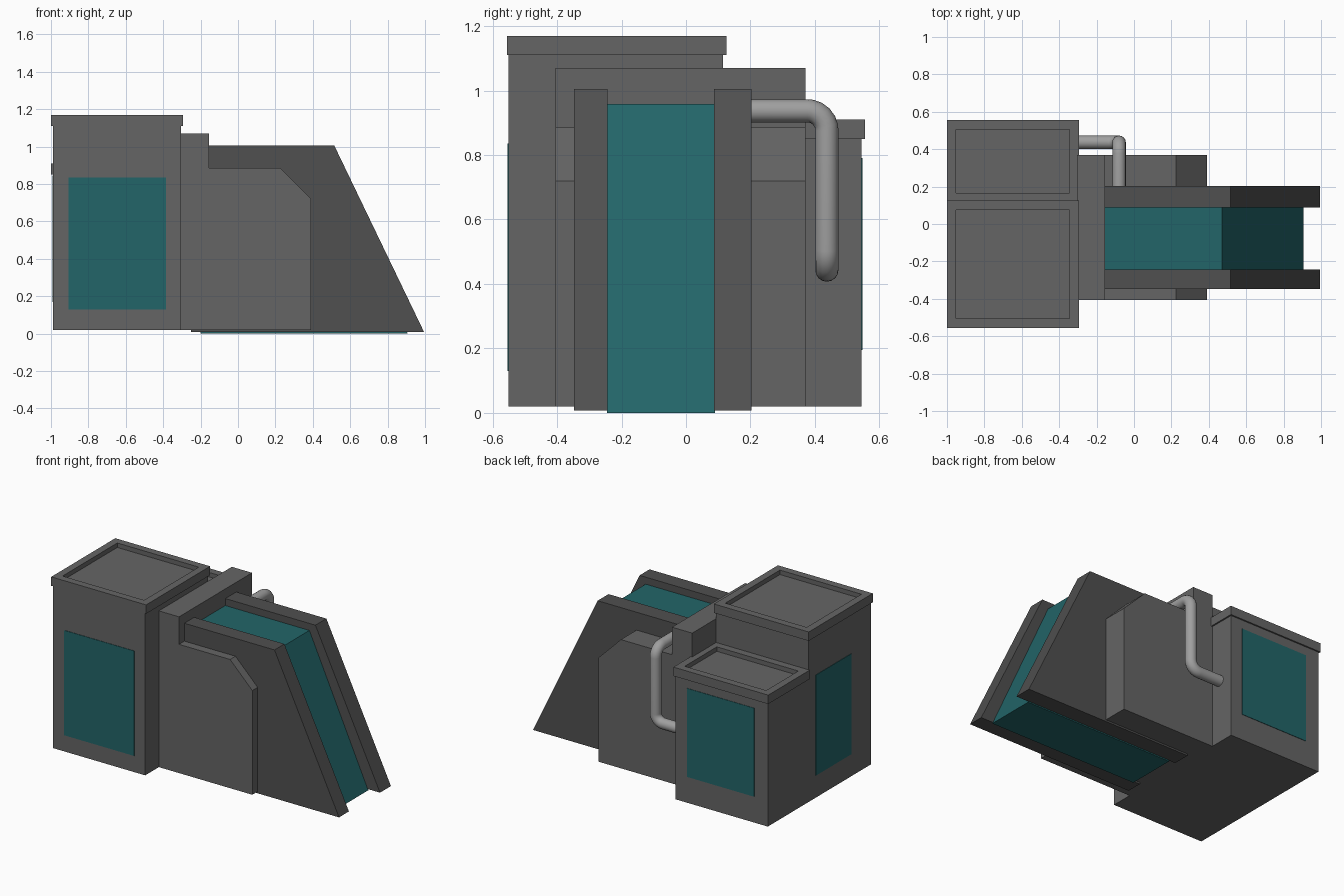
import bpy, bmesh
from mathutils import Vector

if "Cube" in bpy.data.objects:
    bpy.data.objects.remove(bpy.data.objects["Cube"])


def material(name, rgb):
    m = bpy.data.materials.new(name)
    m.diffuse_color = (*rgb, 1)
    m.use_nodes = True
    m.node_tree.nodes["Principled BSDF"].inputs["Base Color"].default_value = m.diffuse_color
    return m


GREY = material("dark_grey", (0.13, 0.13, 0.13))
DARK = material("darker_grey", (0.08, 0.08, 0.08))
TEAL = material("teal", (0.016, 0.13, 0.14))
PIPE = material("pipe_grey", (0.35, 0.35, 0.35))


def finish(name, bm, mat):
    bmesh.ops.recalc_face_normals(bm, faces=bm.faces[:])
    me = bpy.data.meshes.new(name)
    bm.to_mesh(me)
    bm.free()
    me.materials.append(mat)
    ob = bpy.data.objects.new(name, me)
    bpy.context.collection.objects.link(ob)
    return ob


def box_bm(x, y, z):
    bm = bmesh.new()
    bmesh.ops.create_cube(bm, size=1)
    for v in bm.verts:
        v.co = [(lo + hi) / 2 + c * (hi - lo) for c, (lo, hi) in zip(v.co, (x, y, z))]
    return bm


def box(name, x, y, z, mat=GREY):
    return finish(name, box_bm(x, y, z), mat)


def extrude_profile(name, pts, y, mat):
    """Extrude an XZ outline between two y values."""
    bm = bmesh.new()
    face = bm.faces.new([bm.verts.new((px, y[0], pz)) for px, pz in pts])
    new = bmesh.ops.extrude_face_region(bm, geom=[face])["geom"]
    verts = [g for g in new if isinstance(g, bmesh.types.BMVert)]
    bmesh.ops.translate(bm, verts=verts, vec=(0, y[1] - y[0], 0))
    return finish(name, bm, mat)


def lid(name, x, y, z, rim=0.07, depth=0.03):
    """Box with a shallow recess in its top."""
    bm = box_bm(x, y, z)
    bm.normal_update()
    top = max(bm.faces, key=lambda f: f.calc_center_median().z)
    bmesh.ops.inset_region(bm, faces=[top], thickness=rim)
    floor = bmesh.ops.extrude_discrete_faces(bm, faces=[top])["faces"][0]
    bmesh.ops.translate(bm, verts=floor.verts[:], vec=(0, 0, -depth))
    return finish(name, bm, GREY)


# Two towers with recessed lids
box("tall_tower", (-0.99, -0.305), (-0.55, 0.115), (0.02, 1.11))
lid("tall_tower_lid", (-1.0, -0.295), (-0.555, 0.125), (1.11, 1.17))
box("short_tower", (-0.99, -0.305), (0.115, 0.545), (0.02, 0.85))
lid("short_tower_lid", (-1.0, -0.295), (0.115, 0.555), (0.85, 0.91))

# Coloured wall panels
box("front_panel", (-0.905, -0.385), (-0.553, -0.54), (0.13, 0.835), TEAL)
box("back_panel", (-0.89, -0.39), (0.535, 0.548), (0.195, 0.79), TEAL)
box("left_panel", (-0.993, -0.98), (-0.34, 0.04), (0.17, 0.845), TEAL)

# Stepped body between the towers and the ramp
extrude_profile("stepped_body", [(-0.305, 0.02), (0.39, 0.02), (0.39, 0.72), (0.225, 0.885),
                                 (-0.155, 0.885), (-0.155, 1.07), (-0.305, 1.07)],
                (-0.405, 0.37), GREY)

# Ramp: teal slide between two side walls
extrude_profile("slide", [(-0.2, 0.0), (0.907, 0.0), (0.47, 0.958), (-0.2, 0.958)],
                (-0.245, 0.09), TEAL)
for side, y in (("front", (-0.348, -0.243)), ("back", (0.087, 0.203))):
    extrude_profile(side + "_slide_wall", [(-0.25, 0.008), (0.995, 0.008),
                                           (0.515, 1.005), (-0.25, 1.005)], y, DARK)


# Bent pipe running from the ramp to the short tower
def rounded_path(pts, r, steps=6):
    pts = [Vector(p) for p in pts]
    out = [pts[0]]
    for a, p, b in zip(pts, pts[1:], pts[2:]):
        u, v = (a - p).normalized() * r, (b - p).normalized() * r
        centre = p + u + v
        for i in range(steps + 1):
            t = i / steps
            out.append(centre + ((-v).lerp(-u, t)).normalized() * r)
    return out + [pts[-1]]


path = rounded_path([(-0.08, 0.15, 0.937), (-0.08, 0.437, 0.937),
                     (-0.08, 0.437, 0.443), (-0.32, 0.437, 0.443)], 0.06)
cu = bpy.data.curves.new("pipe", "CURVE")
cu.dimensions = "3D"
cu.bevel_depth = 0.036
cu.bevel_resolution = 6
cu.use_fill_caps = True
sp = cu.splines.new("POLY")
sp.points.add(len(path) - 1)
for p, co in zip(sp.points, path):
    p.co = (*co, 1)
cu.materials.append(PIPE)
pipe = bpy.data.objects.new("pipe", cu)
bpy.context.collection.objects.link(pipe)
bpy.context.view_layer.objects.active = pipe
pipe.select_set(True)
bpy.ops.object.convert(target="MESH")
bpy.ops.object.shade_smooth_by_angle()
